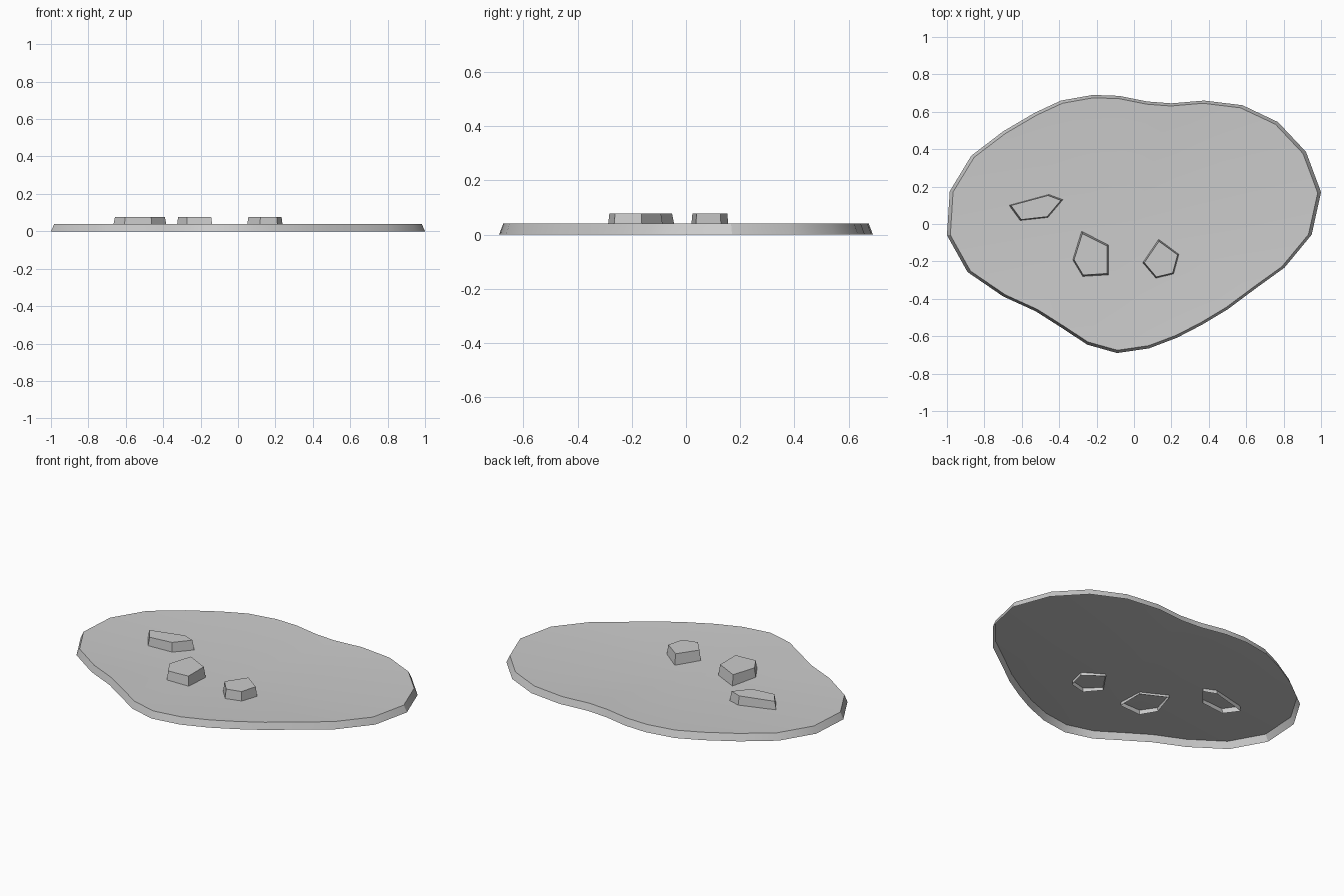
import bpy, bmesh, math

if "Cube" in bpy.data.objects:
    bpy.data.objects.remove(bpy.data.objects["Cube"])

TOP, DIP, BUMP = 0.04, 0.005, 0.077

# outline of the slab's foot, clockwise from the back
OUTLINE = [
    (-.22, .69), (-.08, .685), (.07, .655), (.20, .645), (.375, .66), (.58, .635),
    (.77, .545), (.92, .385), (1, .17), (.95, -.057), (.805, -.233), (.65, -.345),
    (.5, -.457), (.365, -.538), (.23, -.608), (.08, -.665), (-.09, -.69), (-.25, -.645),
    (-.39, -.553), (-.525, -.467), (-.70, -.387), (-.89, -.257), (-1, -.06),
    (-.985, .175), (-.87, .365), (-.70, .495), (-.53, .595), (-.39, .66)]

# five-sided stones, outlines where they meet the slab
STONES = [
    [(-.67, .10), (-.455, .158), (-.38, .13), (-.46, .035), (-.61, .018)],
    [(-.28, -.04), (-.136, -.113), (-.136, -.272), (-.275, -.281), (-.328, -.192)],
    [(.132, -.083), (.24, -.162), (.212, -.267), (.117, -.29), (.047, -.207)]]


def scaled(pts, s):
    cx = sum(p[0] for p in pts) / len(pts)
    cy = sum(p[1] for p in pts) / len(pts)
    return [(cx + (x - cx) * s, cy + (y - cy) * s) for x, y in pts]


def loop(bm, pts, z):
    return [bm.verts.new((x, y, z)) for x, y in pts]


def wall(bm, low, high):
    n = len(low)
    for i in range(n):
        j = (i + 1) % n
        bm.faces.new((low[j], low[i], high[i], high[j]))


def finish(bm, name):
    mesh = bpy.data.meshes.new(name)
    bm.to_mesh(mesh)
    bm.free()
    obj = bpy.data.objects.new(name, mesh)
    bpy.context.collection.objects.link(obj)
    bpy.ops.object.select_all(action='DESELECT')
    bpy.context.view_layer.objects.active = obj
    obj.select_set(True)
    bpy.ops.object.shade_smooth_by_angle(angle=math.radians(30))


# slab: flared rim open underneath, top gently dished to the middle
bm = bmesh.new()
rim = loop(bm, [(x * .982, y * .978) for x, y in OUTLINE], TOP)
wall(bm, loop(bm, OUTLINE, 0), rim)
middle = bm.verts.new((0, 0, DIP))
for i in range(len(rim)):
    bm.faces.new((rim[i], rim[i - 1], middle))
finish(bm, "ground_slab")

# stones: tapered shells standing on the ground, poking through the slab
for k, pts in enumerate(STONES):
    bm = bmesh.new()
    cap = loop(bm, scaled(pts, .92), BUMP)
    wall(bm, loop(bm, scaled(pts, 1.025), 0), cap)
    bm.faces.new(cap[::-1])
    finish(bm, f"stone_{k + 1}")
